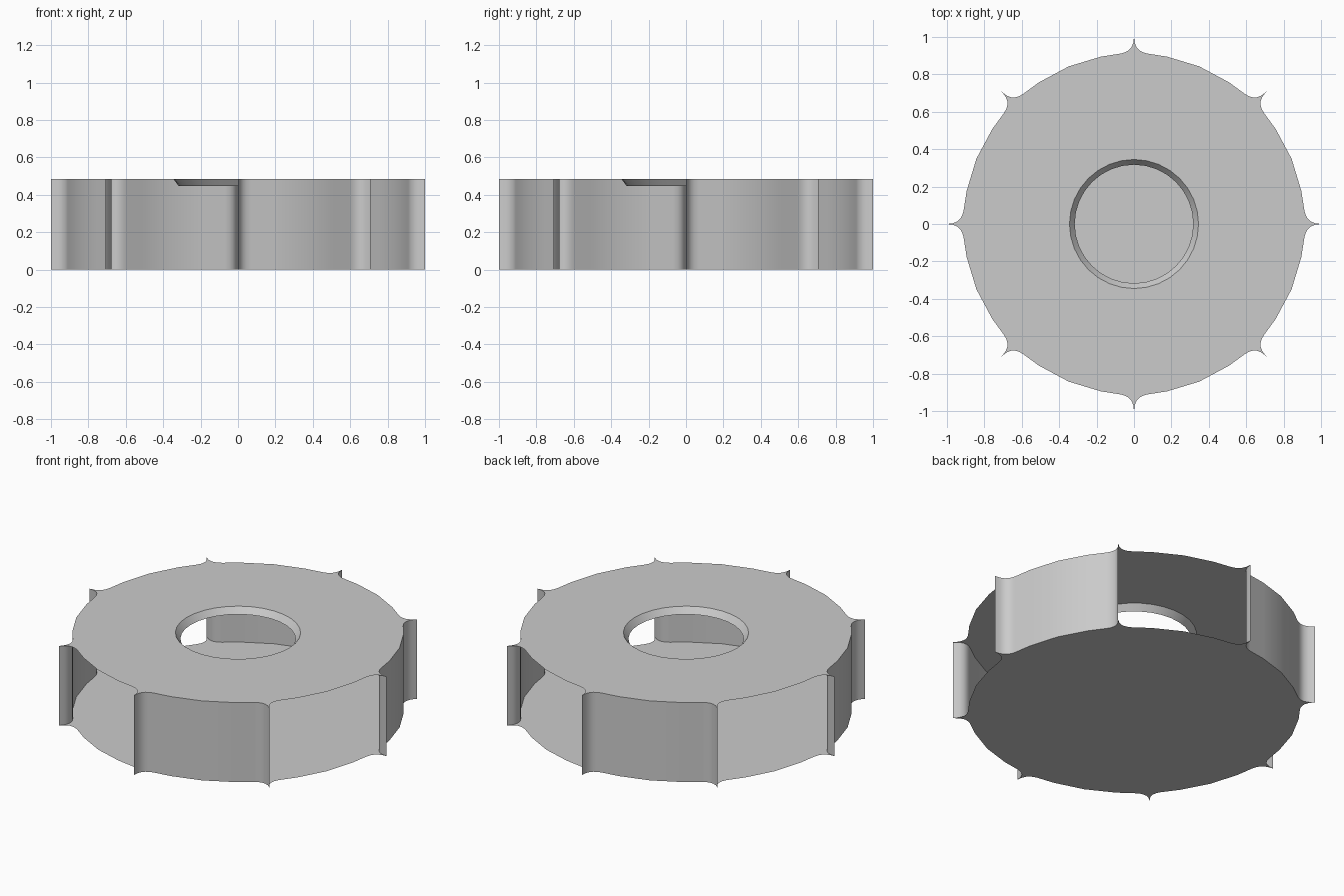
import bpy, bmesh
from math import radians, cos, sin, pi

if "Cube" in bpy.data.objects:
    bpy.data.objects.remove(bpy.data.objects["Cube"])

H = 0.483          # overall height
HOLE, LIP = 0.345, 0.317

# One 45 degree bay: concave flare from a sharp tip down to the round body
half = [(0, 1.0), (0.25, 0.967), (0.9, 0.943), (1.7, 0.930),
        (2.8, 0.920), (4.4, 0.914), (11.2, 0.912)]
bay = half + [(22.5, 0.912)] + [(45 - a, r) for a, r in reversed(half)]


def polar(a, r, z):
    a = radians(a)
    return (r * cos(a), r * sin(a), z)


def finish(bm, name, smooth=False):
    mesh = bpy.data.meshes.new(name)
    for f in bm.faces:
        f.smooth = smooth
    bm.to_mesh(mesh)
    bm.free()
    ob = bpy.data.objects.new(name, mesh)
    bpy.context.collection.objects.link(ob)
    return ob


def outline(bm, z):
    return [bm.verts.new(polar(45 * k + a, r, z)) for k in range(8) for a, r in bay[:-1]]


def ring(bm, r, z, n=32):
    return [bm.verts.new(polar(360 * i / n, r, z)) for i in range(n)]


def strip(bm, low, high):
    for i in range(len(low) - 1):
        bm.faces.new((low[i], low[i + 1], high[i + 1], high[i]))


# Solid bottom plate
bm = bmesh.new()
bm.faces.new(list(reversed(outline(bm, 0))))
bmesh.ops.triangulate(bm, faces=bm.faces[:])
finish(bm, "bottom_plate")

# Top plate with a round opening
bm = bmesh.new()
edges = []
for loop in (outline(bm, H), ring(bm, HOLE, H)):
    edges += [bm.edges.new((v, loop[(i + 1) % len(loop)])) for i, v in enumerate(loop)]
bmesh.ops.triangle_fill(bm, edges=edges, use_beauty=True, normal=(0, 0, 1))
for f in bm.faces:
    f.normal_update()
    if f.normal.z < 0:
        f.normal_flip()
finish(bm, "top_plate")

# Sloping lip hanging inside the opening
bm = bmesh.new()
low, high = ring(bm, LIP, H - 0.037), ring(bm, HOLE, H)
strip(bm, high + high[:1], low + low[:1])
bmesh.ops.reverse_faces(bm, faces=bm.faces[:])
bmesh.ops.recalc_face_normals(bm, faces=[])
for f in bm.faces:
    f.normal_update()
    if f.normal.z < 0:
        f.normal_flip()
finish(bm, "opening_lip", True)

# Curved side walls in every other bay, the rest stay open
for k in range(0, 8, 2):
    bm = bmesh.new()
    low = [bm.verts.new(polar(45 * k + a, r, 0)) for a, r in bay]
    high = [bm.verts.new(polar(45 * k + a, r, H)) for a, r in bay]
    strip(bm, low, high)
    finish(bm, f"side_wall_{k // 2 + 1}", True)
